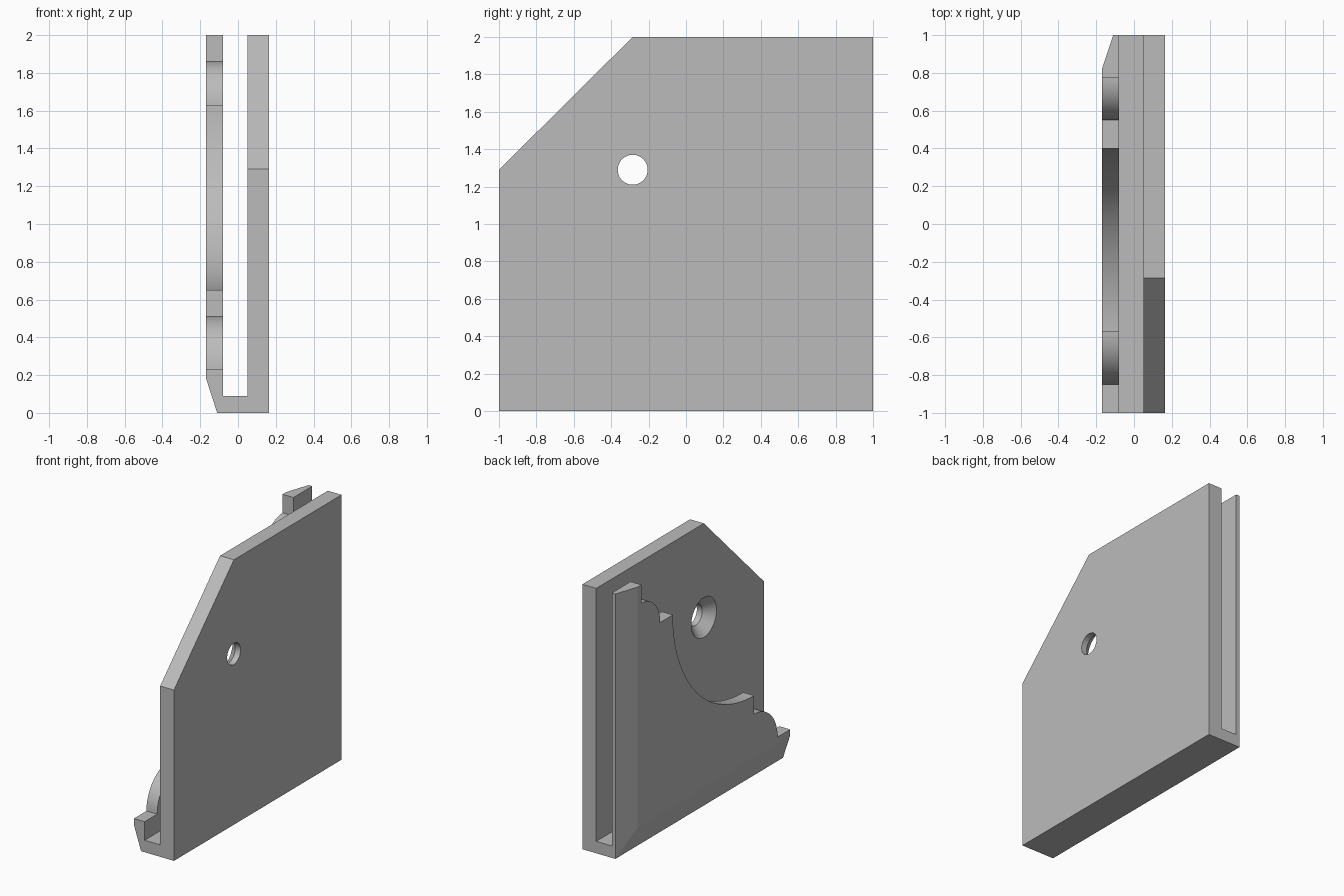
import bpy, bmesh, math
from mathutils import Vector, Matrix

cube = bpy.data.objects.get("Cube")
if cube:
    bpy.data.objects.remove(cube, do_unlink=True)

grey = bpy.data.materials.new("plain_grey")
grey.use_nodes = True
colour = (0.5, 0.5, 0.5, 1)
grey.diffuse_color = colour
grey.node_tree.nodes["Principled BSDF"].inputs["Base Color"].default_value = colour


def make_object(name, bm):
    bmesh.ops.recalc_face_normals(bm, faces=bm.faces)
    mesh = bpy.data.meshes.new(name)
    bm.to_mesh(mesh)
    bm.free()
    mesh.materials.append(grey)
    obj = bpy.data.objects.new(name, mesh)
    bpy.context.collection.objects.link(obj)
    return obj


def extrude_profile(points, x0, x1):
    """Solid from a (y, z) outline swept along x."""
    bm = bmesh.new()
    face = bm.faces.new([bm.verts.new((x0, y, z)) for y, z in points])
    swept = bmesh.ops.extrude_face_region(bm, geom=[face])["geom"]
    verts = [v for v in swept if isinstance(v, bmesh.types.BMVert)]
    bmesh.ops.translate(bm, verts=verts, vec=(x1 - x0, 0, 0))
    return bm


def slice_off(bm, point, normal):
    """Cut away everything on the normal side of a plane and cap it."""
    cut = bmesh.ops.bisect_plane(bm, geom=bm.verts[:] + bm.edges[:] + bm.faces[:],
                                 plane_co=point, plane_no=normal, clear_outer=True)
    edges = [e for e in cut["geom_cut"] if isinstance(e, bmesh.types.BMEdge)]
    bmesh.ops.contextual_create(bm, geom=edges)


def arc(cy, cz, ry, rz, start, end, steps):
    angles = [math.radians(start + (end - start) * i / steps) for i in range(steps + 1)]
    return [(cy + ry * math.cos(a), cz + rz * math.sin(a)) for a in angles]


def combine(target, tool, operation):
    tool.hide_render = True
    mod = target.modifiers.new(operation.lower(), "BOOLEAN")
    mod.operation, mod.object, mod.solver = operation, tool, "EXACT"
    bpy.context.view_layer.objects.active = target
    bpy.ops.object.modifier_apply(modifier=mod.name)
    bpy.data.objects.remove(tool, do_unlink=True)


# Decorative front panel: stepped moulding outline with one large cove
outline = [(-1, 0), (1, 0), (1, 2), (0.775, 2)]
outline += arc(0.775, 1.63, 0.225, 0.23, 90, 180, 16)
outline += arc(-0.57, 1.63, 0.97, 0.98, 0, -90, 40)
outline += arc(-0.57, 0.23, 0.28, 0.28, 90, 180, 16)
outline += [(-1, 0.23)]
panel_bm = extrude_profile(outline, -0.17, 0.1)

# Bevels along the bottom and the back edge of the panel
slice_off(panel_bm, Vector((-0.17, 0, 0.185)), Vector((-0.185, 0, -0.06)))
slice_off(panel_bm, Vector((-0.17, 0.82, 0)), Vector((-0.18, 0.06, 0)))
bracket = make_object("slotted_bracket", panel_bm)

# Open slot between the panel and the mounting plate
slot = [(-1.2, 0.09), (1.2, 0.09), (1.2, 2.2), (-1.2, 2.2)]
combine(bracket, make_object("slot_cutter", extrude_profile(slot, -0.08, 0.05)), "DIFFERENCE")

# Mounting plate with a clipped corner
plate = [(-1, 0), (1, 0), (1, 2), (-0.285, 2), (-1, 1.29)]
combine(bracket, make_object("mounting_plate", extrude_profile(plate, 0.05, 0.165)), "UNION")

# Countersunk screw hole, wide on the slot side
hole_bm = bmesh.new()
rings = []
for x, r in [(0.02, 0.18), (0.12, 0.08), (0.25, 0.08)]:
    ring = bmesh.ops.create_circle(hole_bm, segments=48, radius=r,
                                   matrix=Matrix.Translation((x, -0.285, 1.29))
                                   @ Matrix.Rotation(math.pi / 2, 4, "Y"))["verts"]
    rings.append(ring)
for a, b in zip(rings, rings[1:]):
    for i in range(len(a)):
        j = (i + 1) % len(a)
        hole_bm.faces.new((a[i], a[j], b[j], b[i]))
hole_bm.faces.new(rings[0])
hole_bm.faces.new(rings[-1])
combine(bracket, make_object("screw_hole_cutter", hole_bm), "DIFFERENCE")

# Smooth curves with crisp edges
bpy.ops.object.select_all(action="DESELECT")
bracket.select_set(True)
bpy.context.view_layer.objects.active = bracket
bpy.ops.object.shade_smooth_by_angle(angle=math.radians(15))
